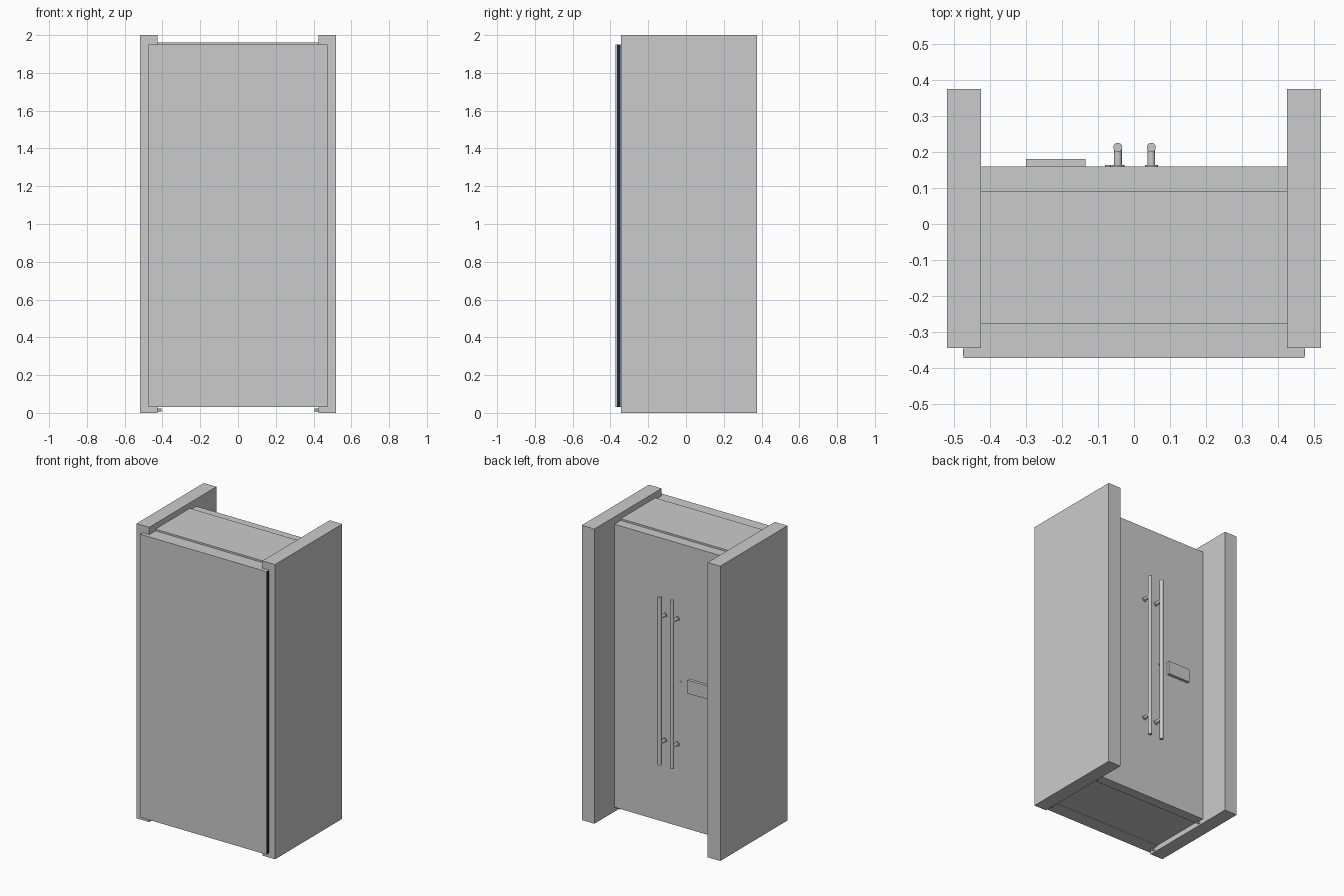
import bpy
from math import pi

if "Cube" in bpy.data.objects:
    bpy.data.objects.remove(bpy.data.objects["Cube"])


def box(name, x0, x1, y0, y1, z0, z1):
    bpy.ops.mesh.primitive_cube_add(size=1, location=((x0 + x1) / 2, (y0 + y1) / 2, (z0 + z1) / 2))
    o = bpy.context.object
    o.name = name
    o.scale = (x1 - x0, y1 - y0, z1 - z0)
    bpy.ops.object.transform_apply(location=False, rotation=False, scale=True)
    return o


def rod(name, center, radius, length, axis="z", sides=24):
    rot = {"x": (0, pi / 2, 0), "y": (pi / 2, 0, 0), "z": (0, 0, 0)}[axis]
    bpy.ops.mesh.primitive_cylinder_add(vertices=sides, radius=radius, depth=length,
                                        location=center, rotation=rot)
    o = bpy.context.object
    o.name = name
    bpy.ops.object.shade_smooth_by_angle()
    return o


navy = bpy.data.materials.new("dark_seal")
navy.diffuse_color = (0.01, 0.02, 0.05, 1)
navy.use_nodes = True
navy.node_tree.nodes["Principled BSDF"].inputs["Base Color"].default_value = navy.diffuse_color

# Doors: wide front facing, two leaves and the raised core between them
box("front_facing", -0.474, 0.474, -0.372, -0.345, 0.03, 1.95)
box("front_leaf", -0.425, 0.425, -0.345, -0.278, 0.03, 1.95)
box("middle_core", -0.425, 0.425, -0.278, 0.092, 0.035, 1.962)
box("back_leaf", -0.425, 0.425, 0.092, 0.16, 0.03, 1.95)

for s, side in ((-1, "left"), (1, "right")):
    # Wall pillars and dark edge seals
    xa, xb = sorted((s * 0.425, s * 0.52))
    box(side + "_pillar", xa, xb, -0.345, 0.375, 0, 2)
    xa, xb = sorted((s * 0.470, s * 0.475))
    seal = box(side + "_edge_seal", xa, xb, -0.365, -0.347, 0.031, 1.948)
    seal.data.materials.append(navy)
    # Small pins under each leaf
    for y, leaf in ((-0.311, "front"), (0.126, "back")):
        rod(f"{side}_{leaf}_bottom_pin", (s * 0.416, y, 0.015), 0.007, 0.022, "x", 16)

# Two pull bars with posts and rosettes
for x, side in ((-0.045, "left"), (0.048, "right")):
    rod(side + "_pull_bar", (x, 0.213, 1.01), 0.0125, 1.14)
    for z, end in ((0.585, "lower"), (1.435, "upper")):
        rod(f"{side}_{end}_post", (x, 0.186, z), 0.011, 0.054, "y")
        rod(f"{side}_{end}_rosette", (x, 0.162, z), 0.018, 0.005, "y")

# Lock and letter plate
rod("lock_cylinder", (-0.072, 0.161, 1.01), 0.008, 0.006, "y", 16)
box("letter_plate", -0.30, -0.135, 0.159, 0.18, 0.96, 1.05)
